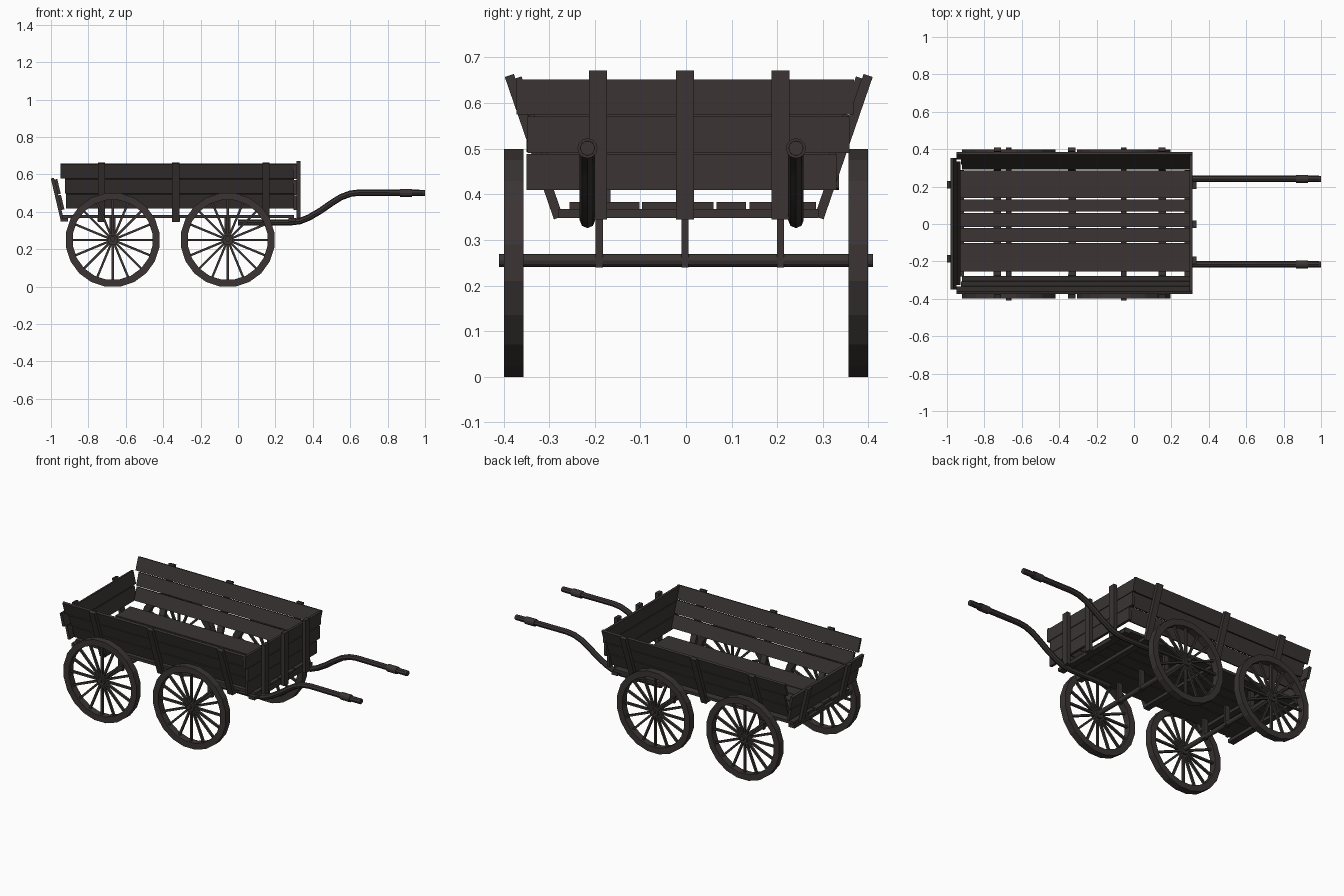
import bpy, bmesh, math
from mathutils import Matrix, Vector

if "Cube" in bpy.data.objects:
    bpy.data.objects.remove(bpy.data.objects["Cube"])

wood = bpy.data.materials.new("dark brown wood")
wood.diffuse_color = (0.043, 0.034, 0.034, 1)
wood.use_nodes = True
wood.node_tree.nodes["Principled BSDF"].inputs["Base Color"].default_value = wood.diffuse_color
CY = 0.006                      # the box sits slightly off the wheel centre
WHEEL_X = (-0.67, -0.055)
AXLE_Z = 0.25


def finish(name, bm):
    bmesh.ops.recalc_face_normals(bm, faces=bm.faces)
    me = bpy.data.meshes.new(name)
    bm.to_mesh(me)
    bm.free()
    me.materials.append(wood)
    ob = bpy.data.objects.new(name, me)
    bpy.context.collection.objects.link(ob)
    return ob


def add_box(bm, size, mat):
    bmesh.ops.create_cube(bm, size=1, matrix=mat @ Matrix.Diagonal((*size, 1)))


def box(name, x, y, z):
    """Axis-aligned box from three (low, high) ranges."""
    bm = bmesh.new()
    c = [(a + b) / 2 for a, b in (x, y, z)]
    add_box(bm, [b - a for a, b in (x, y, z)], Matrix.Translation(c))
    return finish(name, bm)


def prism(name, pts, axis, lo, hi):
    """Four-point profile extruded along x or y."""
    bm = bmesh.new()
    make = (lambda p, t: (t, p[0], p[1])) if axis == 'x' else (lambda p, t: (p[0], t, p[1]))
    a = [bm.verts.new(make(p, lo)) for p in pts]
    b = [bm.verts.new(make(p, hi)) for p in pts]
    bm.faces.new(a)
    bm.faces.new(b)
    n = len(pts)
    for i in range(n):
        bm.faces.new((a[i], a[(i + 1) % n], b[(i + 1) % n], b[i]))
    return finish(name, bm)


def rod(name, r, p, q, sides=12):
    p, q = Vector(p), Vector(q)
    bm = bmesh.new()
    rot = (q - p).to_track_quat('Z', 'Y').to_matrix().to_4x4()
    bmesh.ops.create_cone(bm, cap_ends=True, segments=sides, radius1=r, radius2=r,
                          depth=(q - p).length, matrix=Matrix.Translation((p + q) / 2) @ rot)
    return finish(name, bm)


def slab(p, q, t0, t1):
    """Profile between p and q, offset t0..t1 to the side."""
    p, q = Vector(p), Vector(q)
    d = (q - p).normalized()
    n = Vector((d.y, -d.x))
    return [p + n * t0, q + n * t0, q + n * t1, p + n * t1]


# Wheels: faceted rim, hub and sixteen spokes
def wheel(name, cx, cy):
    n, w, bm = 20, 0.0215, bmesh.new()
    rings = []
    for i in range(n):
        a = 2 * math.pi * (i + 0.5) / n
        rings.append([bm.verts.new((cx + r * math.cos(a), cy + y, AXLE_Z + r * math.sin(a)))
                      for r, y in ((0.253, -w), (0.253, w), (0.215, w), (0.215, -w))])
    for i in range(n):
        p, q = rings[i], rings[(i + 1) % n]
        for k in range(4):
            bm.faces.new((p[k], p[(k + 1) % 4], q[(k + 1) % 4], q[k]))
    for i in range(16):
        m = (Matrix.Translation((cx, cy, AXLE_Z)) @ Matrix.Rotation(i * math.pi / 8, 4, 'Y')
             @ Matrix.Translation((0.12, 0, 0)))
        add_box(bm, (0.205, 0.014, 0.012), m)
    bmesh.ops.create_cone(bm, cap_ends=True, segments=12, radius1=0.028, radius2=0.028, depth=0.04,
                          matrix=Matrix.Translation((cx, cy, AXLE_Z)) @ Matrix.Rotation(math.pi / 2, 4, 'X'))
    finish(name, bm)


for x, tag in zip(WHEEL_X, ("rear", "front")):
    for s, side in ((-1, "near"), (1, "far")):
        wheel(f"{tag}_{side}_wheel", x, s * 0.378)
    rod(f"{tag}_axle", 0.0145, (x, -0.41, AXLE_Z + 0.005), (x, 0.41, AXLE_Z + 0.005))
    # Posts carrying the floor on the axle
    for y in (-0.19, -0.002, 0.207):
        box(f"{tag}_axle_post", (x - 0.016, x + 0.016), (y - 0.008, y + 0.008), (0.24, 0.372))

# Floor planks
for i, (a, b) in enumerate(((-0.255, -0.102), (-0.096, -0.021), (-0.017, 0.060),
                            (0.067, 0.132), (0.139, 0.285))):
    box(f"floor_plank_{i}", (-0.94 + 0.01 * (i % 2), 0.30), (a, b), (0.366, 0.383))

# Cross beams under the floor
for x in (-0.93, -0.73, -0.33, 0.15, 0.29):
    box("cross_beam", (x - 0.02, x + 0.02), (-0.28, 0.29), (0.348, 0.368))

# Leaning sides: three planks and three outer battens each
SLOPE = 0.107 / 0.31
for s, side in ((-1, "near"), (1, "far")):
    def at(z):
        return (CY + s * (0.275 + (z - 0.35) * SLOPE), z)
    for i, (z0, z1, x0, x1) in enumerate(((0.418, 0.494, -0.92, 0.302),
                                          (0.499, 0.573, -0.925, 0.300),
                                          (0.577, 0.654, -0.948, 0.312))):
        prism(f"{side}_side_plank_{i}", slab(at(z0), at(z1), -s * 0.014, 0), 'x', x0, x1)
    for x in (-0.73, -0.333, 0.15):
        prism(f"{side}_side_batten", slab(at(0.352), at(0.664), 0, s * 0.021), 'x', x - 0.019, x + 0.019)

# Upright front board with three battens
for i, (z0, z1, y0, y1) in enumerate(((0.410, 0.488, -0.350, 0.330),
                                      (0.491, 0.571, -0.347, 0.358),
                                      (0.575, 0.652, -0.372, 0.368))):
    box(f"front_board_{i}", (0.296, 0.312), (y0, y1), (z0, z1))
for y in (-0.193, -0.002, 0.207):
    box("front_batten", (0.312, 0.335), (y - 0.02, y + 0.02), (0.345, 0.672))

# Leaning tailgate with two battens
def tail(z):
    return (-0.932 - (z - 0.36) * 0.235, z)
for i, (z0, z1, y0, y1) in enumerate(((0.410, 0.488, -0.325, 0.335), (0.493, 0.572, -0.350, 0.352))):
    prism(f"tailgate_board_{i}", slab(tail(z0), tail(z1), 0.0, 0.016), 'y', y0, y1)
for y in (-0.185, 0.21):
    prism("tailgate_batten", slab(tail(0.358), tail(0.582), -0.017, 0), 'y', y - 0.02, y + 0.02)

# Bent pull handles with grips
path = ((0.0, .343), (0.27, .343), (0.33, .350), (0.38, .370), (0.44, .405), (0.50, .447),
        (0.55, .478), (0.60, .497), (0.65, .503), (0.99, .501))
for y in (-0.216, 0.241):
    cu = bpy.data.curves.new("handle", 'CURVE')
    cu.dimensions = '3D'
    cu.bevel_depth = 0.017
    cu.bevel_resolution = 2
    cu.use_fill_caps = True
    sp = cu.splines.new('POLY')
    sp.points.add(len(path) - 1)
    for pt, (x, z) in zip(sp.points, path):
        pt.co = (x, y, z, 1)
    cu.materials.append(wood)
    ob = bpy.data.objects.new("handle", cu)
    bpy.context.collection.objects.link(ob)
    bpy.ops.object.select_all(action='DESELECT')
    ob.select_set(True)
    bpy.context.view_layer.objects.active = ob
    bpy.ops.object.convert(target='MESH')
    bpy.ops.object.shade_smooth_by_angle()
    rod("handle_grip_collar", 0.022, (0.865, y, 0.501), (0.93, y, 0.501))
    rod("handle_tip", 0.016, (0.985, y, 0.501), (1.0, y, 0.501))
